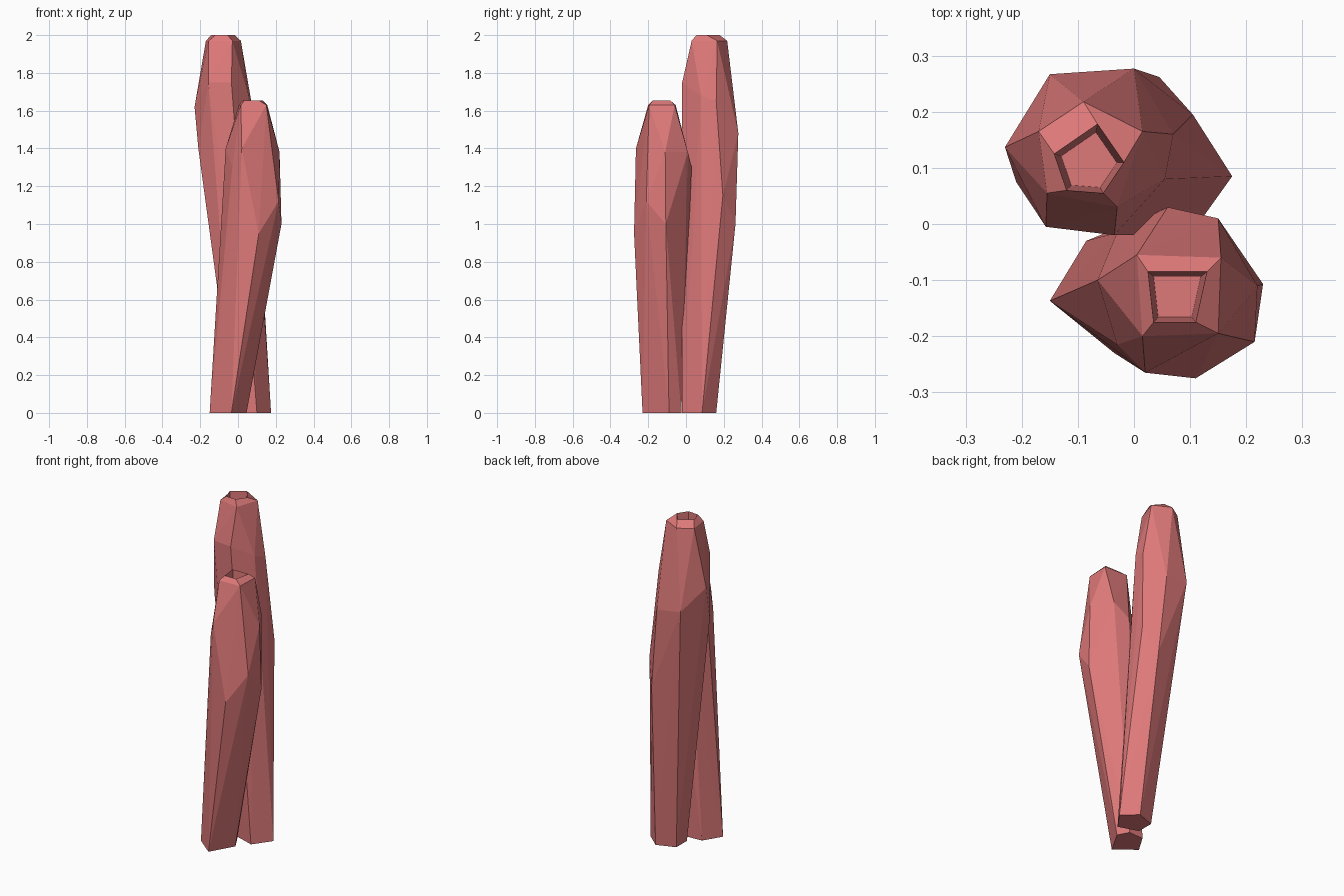
import bpy, bmesh

if "Cube" in bpy.data.objects:
    bpy.data.objects.remove(bpy.data.objects["Cube"])

# one coral-pink colour
coral = bpy.data.materials.new("coral_pink")
coral.diffuse_color = (0.73, 0.19, 0.19, 1)
coral.use_nodes = True
coral.node_tree.nodes["Principled BSDF"].inputs["Base Color"].default_value = coral.diffuse_color


def tube(name, base, body, rim, rim_z, lip, lip_z, depth):
    """Faceted convex stalk through base, body and rim points, with a sunken mouth."""
    bm = bmesh.new()
    pts = [(x, y, 0) for x, y in base] + body
    for p in pts:
        bm.verts.new(p)
    rim_v = [bm.verts.new((x, y, rim_z)) for x, y in rim]
    res = bmesh.ops.convex_hull(bm, input=bm.verts[:])
    inner = {v for v in res["geom_interior"] + res["geom_unused"]
             if isinstance(v, bmesh.types.BMVert)} - set(rim_v)
    bmesh.ops.delete(bm, geom=list(inner), context='VERTS')
    # open the top
    cap = [f for f in bm.faces if all(v in rim_v for v in f.verts)]
    bmesh.ops.delete(bm, geom=cap, context='FACES')
    # lip, mouth wall and mouth floor
    n = len(rim_v)
    cx = sum(p[0] for p in lip) / n
    cy = sum(p[1] for p in lip) / n
    lip_v = [bm.verts.new((x, y, lip_z)) for x, y in lip]
    floor_v = [bm.verts.new((cx + (x - cx) * 0.8, cy + (y - cy) * 0.8, lip_z - depth))
               for x, y in lip]
    for a, b in ((rim_v, lip_v), (lip_v, floor_v)):
        for i in range(n):
            j = (i + 1) % n
            bm.faces.new((a[i], a[j], b[j], b[i]))
    bm.faces.new(floor_v)
    bmesh.ops.recalc_face_normals(bm, faces=bm.faces[:])
    me = bpy.data.meshes.new(name)
    bm.to_mesh(me)
    bm.free()
    me.materials.append(coral)
    ob = bpy.data.objects.new(name, me)
    bpy.context.collection.objects.link(ob)
    return ob


# tall stalk, leaning left and back
tube("tall_tube",
     [(0.175, 0.085), (0.09, 0.16), (-0.02, 0.12), (-0.02, 0.02), (0.1, -0.02)],
     [(-0.23, 0.137, 1.62), (-0.157, -0.005, 1.75), (-0.035, -0.02, 1.75),
      (0.07, 0.16, 1.65), (0.055, 0.08, 1.68), (-0.15, 0.267, 1.5),
      (0.0, 0.277, 1.48), (-0.21, 0.075, 1.4), (0.045, 0.262, 1.0),
      (0.105, 0.195, 1.15)],
     [(0.015, 0.165), (-0.09, 0.218), (-0.17, 0.165), (-0.155, 0.055), (-0.03, 0.03)], 1.97,
     [(-0.018, 0.11), (-0.065, 0.178), (-0.142, 0.125), (-0.12, 0.06), (-0.055, 0.055)], 2.0,
     0.25)

# short stalk, leaning right
tube("short_tube",
     [(-0.15, -0.137), (-0.035, -0.23), (0.045, -0.09), (0.01, -0.025), (-0.085, -0.03)],
     [(0.23, -0.107, 1.0), (0.22, -0.11, 1.38), (0.215, -0.21, 1.12),
      (0.11, -0.275, 0.95), (0.02, -0.265, 1.4), (0.06, 0.03, 1.3),
      (0.15, 0.01, 1.38), (-0.065, -0.1, 1.4), (-0.03, -0.215, 1.3),
      (-0.03, -0.015, 1.1)],
     [(0.155, -0.06), (0.005, -0.055), (0.015, -0.2), (0.15, -0.195)], 1.63,
     [(0.13, -0.085), (0.025, -0.085), (0.035, -0.175), (0.11, -0.175)], 1.655,
     0.22)
